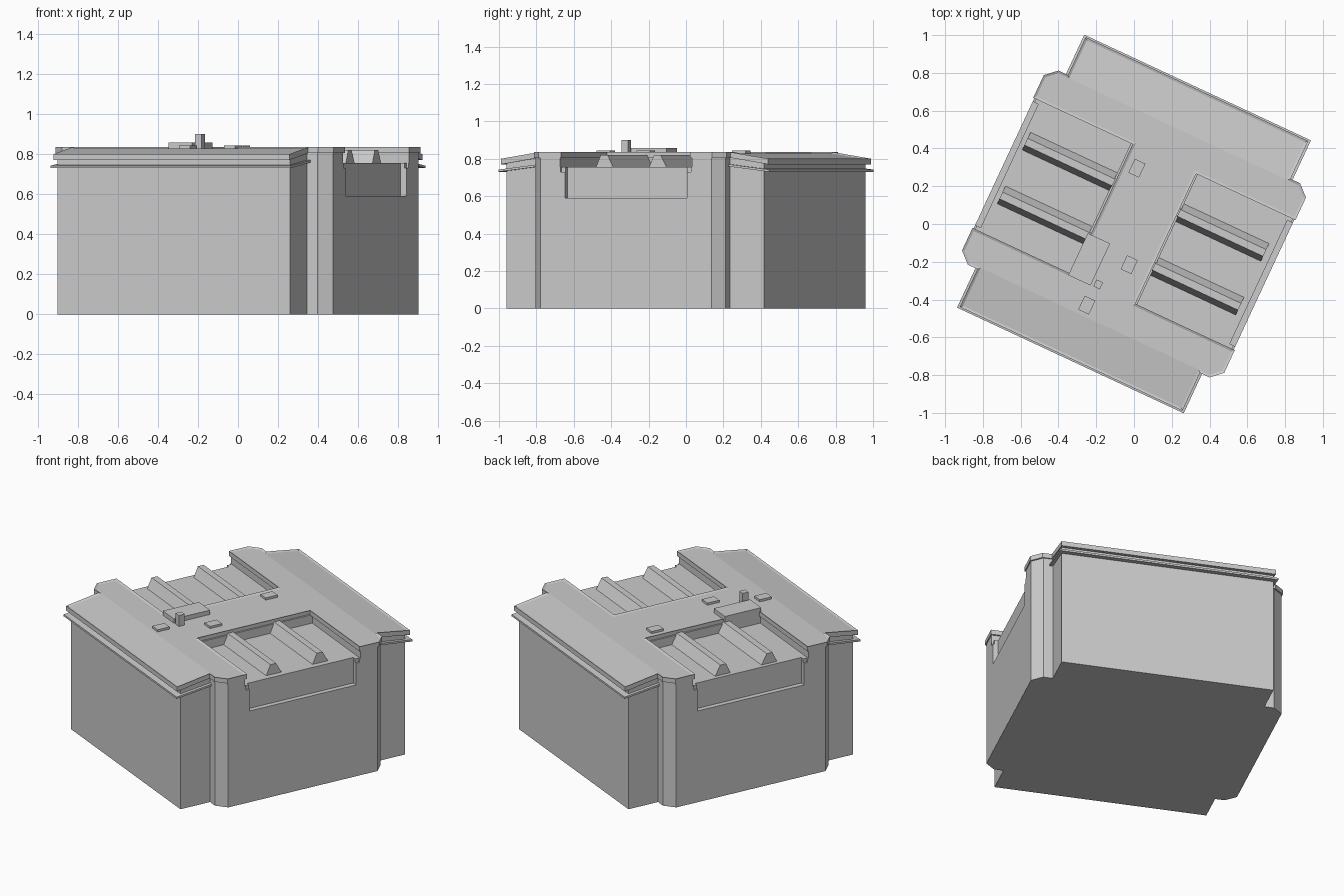
import bpy, bmesh
from math import radians
from mathutils import Matrix

if "Cube" in bpy.data.objects:
    bpy.data.objects.remove(bpy.data.objects["Cube"])

# Everything is laid out square to the axes, then turned to the final heading
TURN = Matrix.Rotation(radians(-25), 4, 'Z')


def finish(name, bm):
    bmesh.ops.recalc_face_normals(bm, faces=bm.faces)
    bm.transform(TURN)
    me = bpy.data.meshes.new(name)
    bm.to_mesh(me)
    bm.free()
    ob = bpy.data.objects.new(name, me)
    bpy.context.collection.objects.link(ob)
    return ob


def extrude(name, pts, vec):
    bm = bmesh.new()
    f = bm.faces.new([bm.verts.new(p) for p in pts])
    r = bmesh.ops.extrude_face_region(bm, geom=[f], use_keep_orig=True)
    bmesh.ops.translate(bm, vec=vec, verts=[v for v in r['geom'] if isinstance(v, bmesh.types.BMVert)])
    return finish(name, bm)


def prism(name, outline, z0, z1):
    return extrude(name, [(x, y, z0) for x, y in outline], (0, 0, z1 - z0))


def along_x(name, profile, x0, x1):
    return extrude(name, [(x0, y, z) for y, z in profile], (x1 - x0, 0, 0))


def box(name, cx, cy, sx, sy, z0, z1):
    a, b = sx / 2, sy / 2
    return prism(name, [(cx - a, cy - b), (cx + a, cy - b), (cx + a, cy + b), (cx - a, cy + b)], z0, z1)


def four_way(quarter):
    """Mirror a quarter outline (ordered from far +y down to y=0) into a closed loop."""
    right = quarter + [(x, -y) for x, y in reversed(quarter)]
    return right + [(-x, -y) for x, y in right]


# Main walls: plain lower block, then a storey with a long recess in each side
corner = [(.642, .76), (.642, .56), (.70, .56), (.76, .505)]
prism("lower_walls", four_way(corner), 0, .59)
prism("recessed_walls", four_way(corner + [(.76, .36), (.728, .36)]), .59, .73)
prism("court_floor", four_way(corner + [(.76, .385), (.75, .385), (.75, .36), (.728, .36)]), .73, .755)

# Upper walls around the two open roof courts
prism("court_walls", four_way([(.642, .56), (.70, .56), (.76, .505), (.76, .39), (.195, .39)]), .755, .81)

# Sloping wings at both ends, with a thin moulding under the eave
for s, side in ((1, "back"), (-1, "front")):
    along_x(side + "_wing_wall", [(s * .55, .755), (s * .76, .755), (s * .76, .778), (s * .55, .81)], -.642, .642)
    along_x(side + "_eave_moulding", [(s * .555, .759), (s * .797, .73), (s * .797, .742), (s * .555, .771)], -.662, .662)

# Roof slab: flat centre plus two sloping wings, with a raised thin rim
bm = bmesh.new()
centre = four_way([(.65, .567), (.706, .567), (.766, .512), (.766, .38), (.185, .38)])
vs = [bm.verts.new((x, y, .805)) for x, y in centre]
faces = [bm.faces.new(vs)]
n = len(vs) // 2
for s, a, b in ((1, vs[0], vs[-1]), (-1, vs[n], vs[n - 1])):
    faces.append(bm.faces.new([b, a] + [bm.verts.new((x, s * .788, .77)) for x in (a.co.x, b.co.x)]))
bmesh.ops.recalc_face_normals(bm, faces=faces)
r = bmesh.ops.extrude_face_region(bm, geom=faces, use_keep_orig=True)
bmesh.ops.translate(bm, vec=(0, 0, .03), verts=[g for g in r['geom'] if isinstance(g, bmesh.types.BMVert)])
top = [g for g in r['geom'] if isinstance(g, bmesh.types.BMFace)]
bmesh.ops.recalc_face_normals(bm, faces=bm.faces)
inner = set(v for f in top for v in f.verts)
bmesh.ops.inset_region(bm, faces=top, thickness=.013, use_even_offset=True, use_boundary=True)
bmesh.ops.translate(bm, vec=(0, 0, -.006), verts=list(set(v for f in top for v in f.verts)))
finish("roof_slab", bm)

# Ridge skylights, two in each court
for x0, x1, side in ((.19, .692, "right"), (-.702, -.19, "left")):
    for i, c in enumerate((.157, -.157)):
        along_x(f"{side}_skylight_{i + 1}",
                [(c - .054, .75), (c - .023, .82), (c + .016, .82), (c + .054, .75)], x0, x1)

# Rooftop equipment
box("plant_slab", -.136, -.27, .13, .245, .81, .857)
box("chimney", -.037, -.37, .038, .04, .82, .90)
for i, (x, y) in enumerate(((-.111, .274), (.068, -.206), (-.045, -.495))):
    box(f"roof_vent_{i + 1}", x, y, .062, .081, .82, .843)
